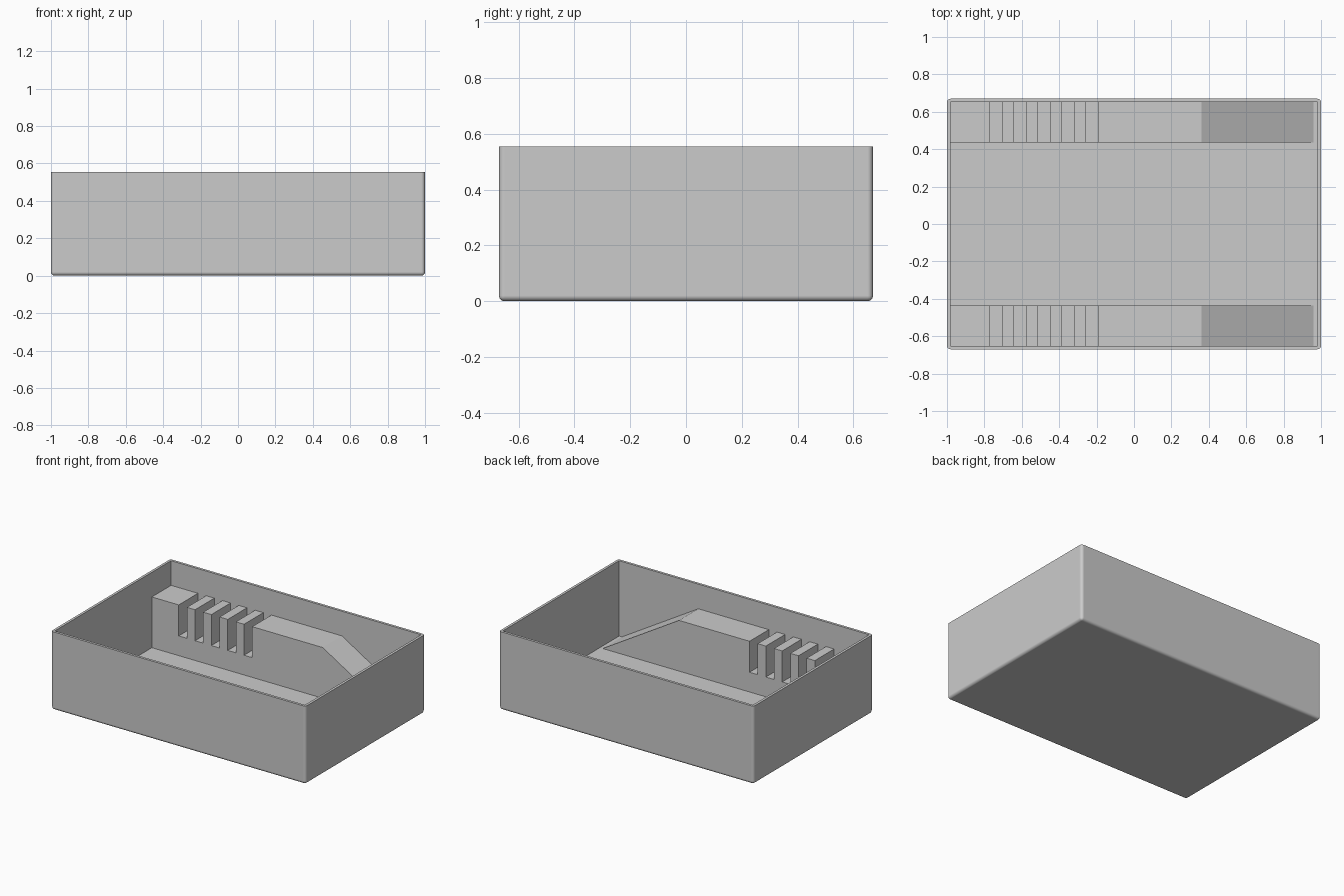
import bpy
import bmesh
from math import radians
from mathutils import Vector

old = bpy.data.objects.get("Cube")
if old:
    bpy.data.objects.remove(old, do_unlink=True)

LENGTH, WIDTH, HEIGHT = 2.0, 1.34, 0.555
WALL, FLOOR, ROUND = 0.018, 0.02, 0.02

grey = bpy.data.materials.new("light_grey")
grey.use_nodes = True
colour = (0.6, 0.6, 0.6, 1.0)
grey.diffuse_color = colour
grey.node_tree.nodes["Principled BSDF"].inputs["Base Color"].default_value = colour


def make_object(name, bm):
    bmesh.ops.recalc_face_normals(bm, faces=bm.faces)
    mesh = bpy.data.meshes.new(name)
    bm.to_mesh(mesh)
    bm.free()
    mesh.materials.append(grey)
    obj = bpy.data.objects.new(name, mesh)
    bpy.context.collection.objects.link(obj)
    return obj


def build_tray():
    """Open box with rounded bottom and corner edges and a sharp rim."""
    bm = bmesh.new()
    bmesh.ops.create_cube(bm, size=1)
    for v in bm.verts:
        v.co = Vector((v.co.x * LENGTH, v.co.y * WIDTH, (v.co.z + 0.5) * HEIGHT))
    # Round every edge except those of the rim
    edges = [e for e in bm.edges if min(v.co.z for v in e.verts) < HEIGHT / 2]
    bmesh.ops.bevel(bm, geom=edges, offset=ROUND, offset_type='OFFSET',
                    segments=4, profile=0.5, affect='EDGES')
    # Hollow the inside from the top face
    bm.normal_update()
    top = max(bm.faces, key=lambda f: f.calc_center_median().z)
    bmesh.ops.inset_region(bm, faces=[top], thickness=WALL, use_even_offset=True)
    hollow = bmesh.ops.extrude_face_region(bm, geom=[top])
    lowered = [g for g in hollow["geom"] if isinstance(g, bmesh.types.BMVert)]
    bmesh.ops.translate(bm, verts=lowered, vec=(0, 0, FLOOR - HEIGHT))
    if top.is_valid:
        bmesh.ops.delete(bm, geom=[top], context='FACES_ONLY')
    tray = make_object("tray", bm)

    bpy.ops.object.select_all(action='DESELECT')
    tray.select_set(True)
    bpy.context.view_layer.objects.active = tray
    bpy.ops.object.shade_smooth_by_angle(angle=radians(30))
    normals = tray.modifiers.new("flat_sides", 'WEIGHTED_NORMAL')
    normals.keep_sharp = True


def build_rail(name, side):
    """Slotted rail along one long wall, ramping down to the floor."""
    top, slot_floor, pitch = 0.38, 0.16, 0.1283
    outline = [(-0.99, 0.01), (-0.99, top)]
    for i in range(5):
        start = -0.771 + i * pitch
        end = start + pitch / 2
        outline += [(start, top), (start, slot_floor), (end, slot_floor), (end, top)]
    outline += [(0.36, top), (0.96, FLOOR), (0.96, 0.01)]

    bm = bmesh.new()
    face = bm.faces.new([bm.verts.new((x, side * 0.436, z)) for x, z in outline])
    solid = bmesh.ops.extrude_face_region(bm, geom=[face])
    moved = [g for g in solid["geom"] if isinstance(g, bmesh.types.BMVert)]
    bmesh.ops.translate(bm, verts=moved, vec=(0, side * 0.225, 0))
    make_object(name, bm)


build_tray()
build_rail("back_rail", 1)
build_rail("front_rail", -1)
